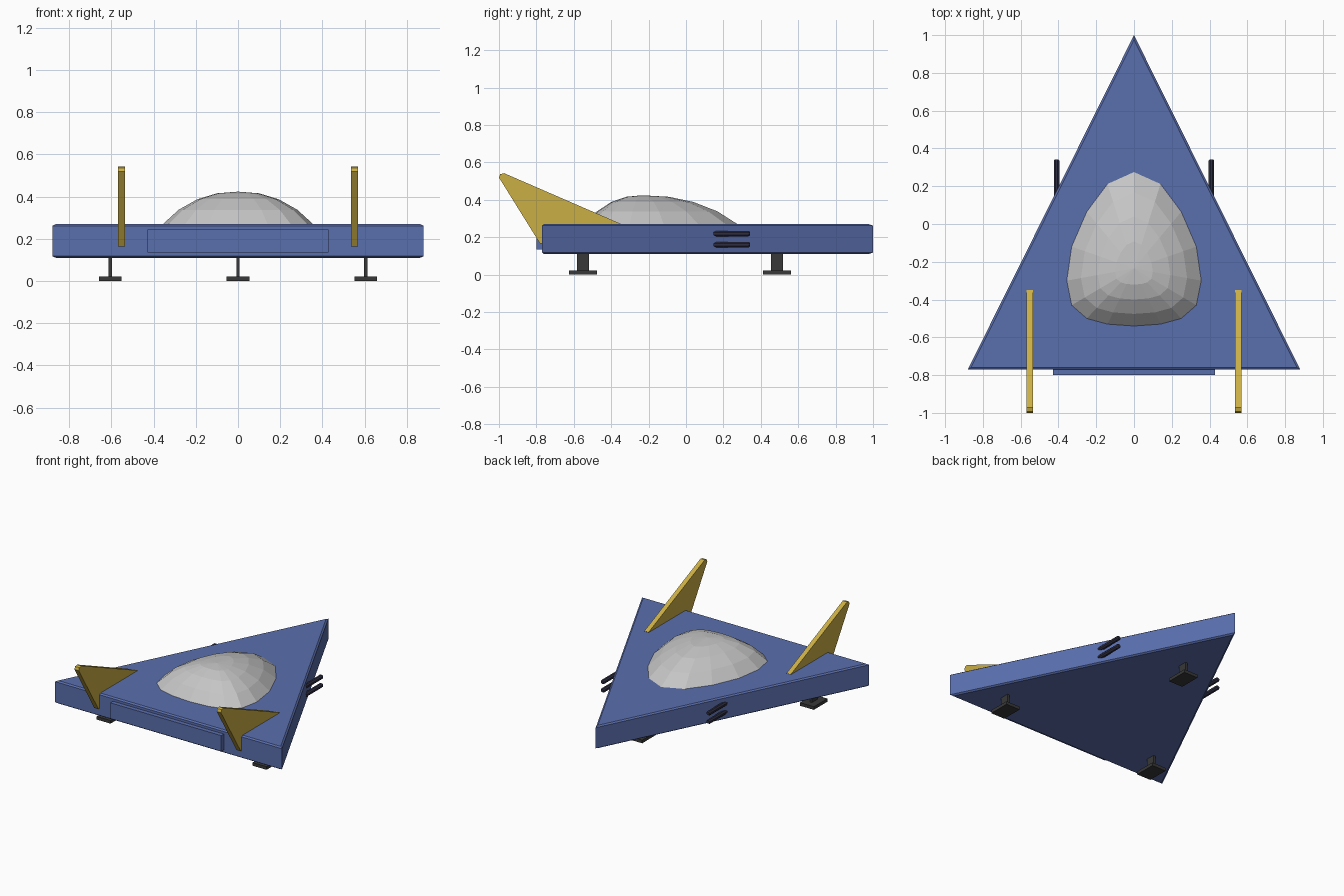
import bpy, bmesh, math

if "Cube" in bpy.data.objects:
    bpy.data.objects.remove(bpy.data.objects["Cube"])


def material(name, rgb):
    m = bpy.data.materials.new(name)
    m.diffuse_color = (*rgb, 1)
    m.use_nodes = True
    m.node_tree.nodes["Principled BSDF"].inputs["Base Color"].default_value = m.diffuse_color
    return m


BLUE = material("hull_blue", (0.102, 0.156, 0.42))
GOLD = material("fin_gold", (0.60, 0.43, 0.06))
GREY = material("canopy_grey", (0.56, 0.56, 0.56))
DARK = material("gear_dark_grey", (0.04, 0.04, 0.04))
NAVY = material("gun_dark_violet", (0.028, 0.027, 0.055))


def loft(name, rings, mat):
    """Join rings of equal point count into a closed flat-shaded solid."""
    bm = bmesh.new()
    vs = [[bm.verts.new(p) for p in r] for r in rings]
    n = len(vs[0])
    for a, b in zip(vs, vs[1:]):
        for i in range(n):
            j = (i + 1) % n
            bm.faces.new((a[i], a[j], b[j], b[i]))
    bm.faces.new(vs[0][::-1])
    bm.faces.new(vs[-1])
    bmesh.ops.remove_doubles(bm, verts=bm.verts, dist=0.0005)
    bmesh.ops.recalc_face_normals(bm, faces=bm.faces)
    me = bpy.data.meshes.new(name)
    bm.to_mesh(me)
    bm.free()
    me.materials.append(mat)
    ob = bpy.data.objects.new(name, me)
    bpy.context.collection.objects.link(ob)
    return ob


def box(name, x, y, z, mat):
    ring = [(x[0], y[0]), (x[1], y[0]), (x[1], y[1]), (x[0], y[1])]
    return loft(name, [[(*p, h) for p in ring] for h in z], mat)


# Triangular hull with a small chamfer round the top and bottom
MID = -0.225
tri = [(-0.88, -0.77), (0.88, -0.77), (0, 1.0)]
loft("hull", [[(x * s, MID + (y - MID) * s, z) for x, y in tri]
              for s, z in ((0.98, 0.11), (1, 0.118), (1, 0.262), (0.98, 0.27))], BLUE)

# Engine panel on the rear edge
box("engine_panel", (-0.43, 0.43), (-0.80, -0.75), (0.135, 0.245), BLUE)

# Egg-shaped faceted canopy: rings shrink toward the apex
half = [(0, 0.275), (0.14, 0.212), (0.25, 0.065), (0.33, -0.12), (0.356, -0.30),
        (0.33, -0.43), (0.25, -0.50), (0.14, -0.53), (0, -0.54)]
egg = half + [(-x, y) for x, y in half[-2:0:-1]]
APEX = -0.235
loft("canopy", [[(x * s, APEX + (y - APEX) * s, z) for x, y in egg]
                for s, z in ((1, 0.262), (1, 0.27), (0.79, 0.338), (0.54, 0.388),
                             (0.28, 0.416), (0, 0.424))], GREY)

# Swept tail fins
fin = [(-0.78, 0.165), (-1.0, 0.519), (-0.993, 0.537), (-0.972, 0.542),
       (-0.35, 0.272), (-0.36, 0.255)]
for side, sx in (("left", -1), ("right", 1)):
    loft(side + "_fin", [[(sx * x, y, z) for y, z in fin] for x in (0.535, 0.568)], GOLD)

    # Twin gun barrels on each flank, with chamfered ends
    for level, z in (("upper", 0.219), ("lower", 0.16)):
        rings = []
        for y, r in ((0.12, 0.011), (0.125, 0.016), (0.334, 0.016), (0.342, 0.011)):
            rings.append([(sx * 0.41 + r * math.cos(a), y, z + r * math.sin(a))
                          for a in (math.tau * (i + 0.5) / 8 for i in range(8))])
        loft(f"{side}_{level}_gun", rings, NAVY)

# Landing gear: strut and foot
for name, x, y in (("rear_left", -0.605, -0.55), ("rear_right", 0.605, -0.55),
                   ("nose", 0, 0.487)):
    box(name + "_strut", (x - 0.008, x + 0.008), (y - 0.032, y + 0.032), (0.015, 0.13), DARK)
    box(name + "_foot", (x - 0.054, x + 0.054), (y - 0.075, y + 0.075), (0, 0.022), DARK)
